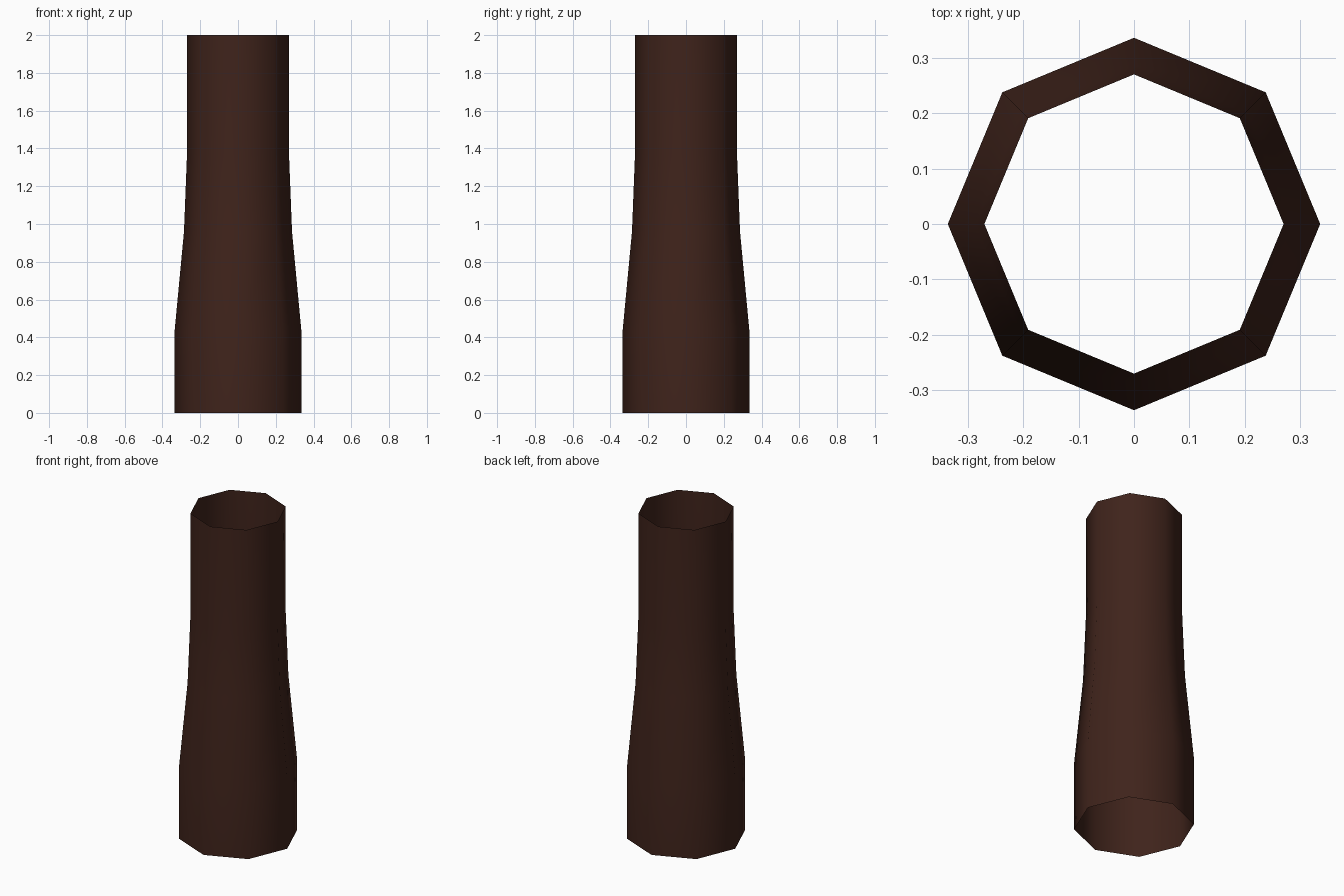
import bpy, bmesh
from math import cos, sin, pi

if "Cube" in bpy.data.objects:
    bpy.data.objects.remove(bpy.data.objects["Cube"])

SIDES = 8
# (radius, height) from the wide base to the narrow top
PROFILE = [(0.336, 0.0), (0.336, 0.43), (0.286, 0.96), (0.27, 1.37), (0.27, 2.0)]

# Open-ended eight-sided trunk: one ring of points per profile step
bm = bmesh.new()
rings = [[bm.verts.new((r * cos(2 * pi * i / SIDES), r * sin(2 * pi * i / SIDES), z))
          for i in range(SIDES)] for r, z in PROFILE]
for low, high in zip(rings, rings[1:]):
    for i in range(SIDES):
        j = (i + 1) % SIDES
        face = bm.faces.new((low[i], low[j], high[j], high[i]))
        face.smooth = True

mesh = bpy.data.meshes.new("trunk")
bm.to_mesh(mesh)
bm.free()
trunk = bpy.data.objects.new("trunk", mesh)
bpy.context.collection.objects.link(trunk)

# Dark brown bark
bark = bpy.data.materials.new("bark")
bark.diffuse_color = (0.05, 0.017, 0.011, 1)
bark.use_nodes = True
bark.node_tree.nodes["Principled BSDF"].inputs["Base Color"].default_value = bark.diffuse_color
mesh.materials.append(bark)
